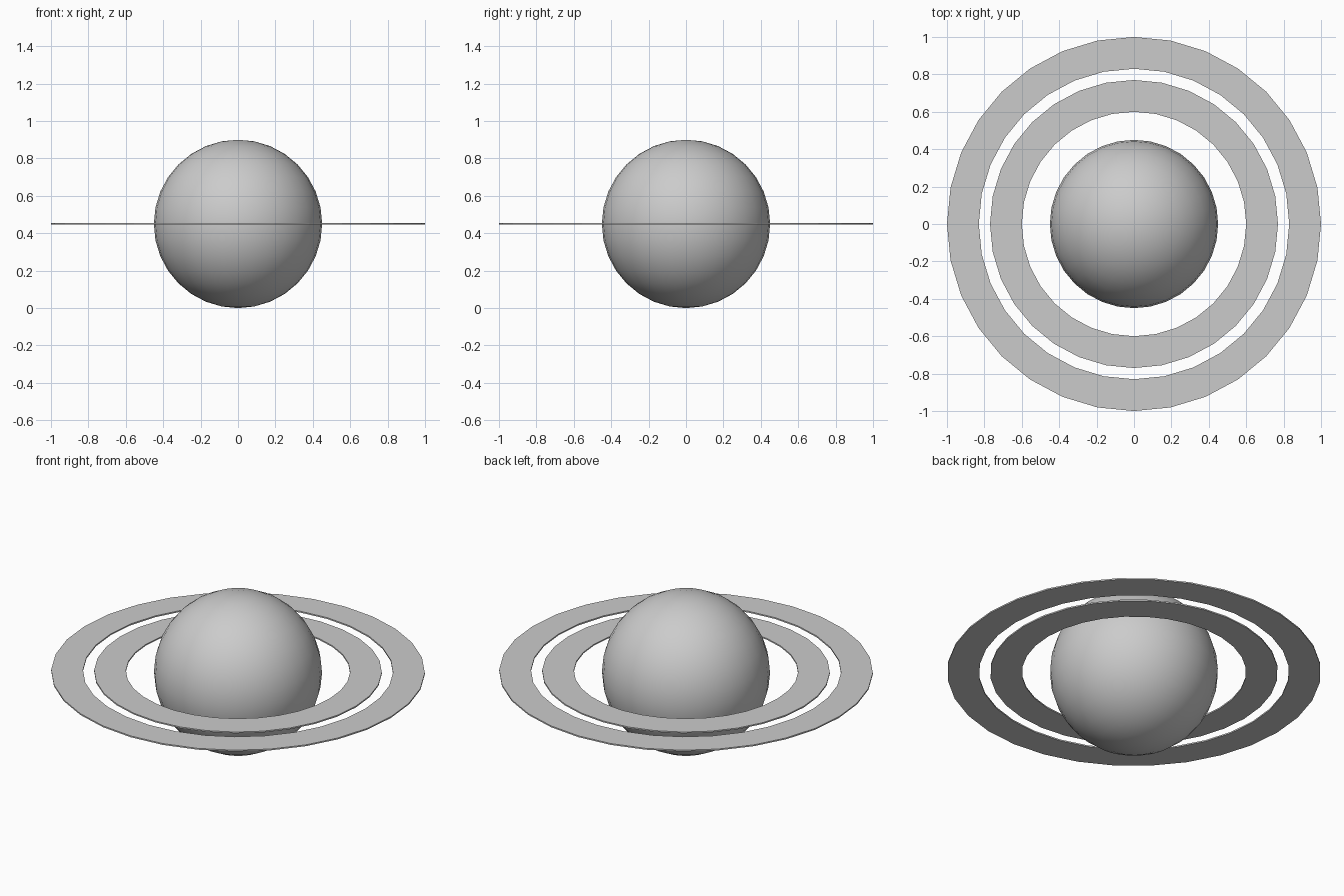
import bpy, bmesh, math

if "Cube" in bpy.data.objects:
    bpy.data.objects.remove(bpy.data.objects["Cube"])

CENTRE_Z = 0.45
SIDES = 32


def flat_ring(name, inner, outer, thick=0.008):
    """Thin closed annulus swept from a rectangular cross-section."""
    h = thick / 2
    profile = [(inner, -h), (outer, -h), (outer, h), (inner, h)]
    bm = bmesh.new()
    loops = []
    for i in range(SIDES):
        a = 2 * math.pi * i / SIDES
        loops.append([bm.verts.new((r * math.cos(a), r * math.sin(a), z))
                      for r, z in profile])
    for i in range(SIDES):
        p, q = loops[i], loops[(i + 1) % SIDES]
        for j in range(4):
            k = (j + 1) % 4
            bm.faces.new((p[j], q[j], q[k], p[k]))
    bmesh.ops.recalc_face_normals(bm, faces=bm.faces)
    mesh = bpy.data.meshes.new(name)
    bm.to_mesh(mesh)
    bm.free()
    ob = bpy.data.objects.new(name, mesh)
    ob.location.z = CENTRE_Z
    bpy.context.collection.objects.link(ob)
    return ob


# Planet globe
bpy.ops.mesh.primitive_uv_sphere_add(segments=SIDES, ring_count=16, radius=0.45,
                                     location=(0, 0, CENTRE_Z))
bpy.context.object.name = "planet_globe"
bpy.ops.object.shade_smooth()

# Two flat concentric rings with a gap between them
flat_ring("inner_ring", 0.60, 0.77)
flat_ring("outer_ring", 0.83, 1.00)
